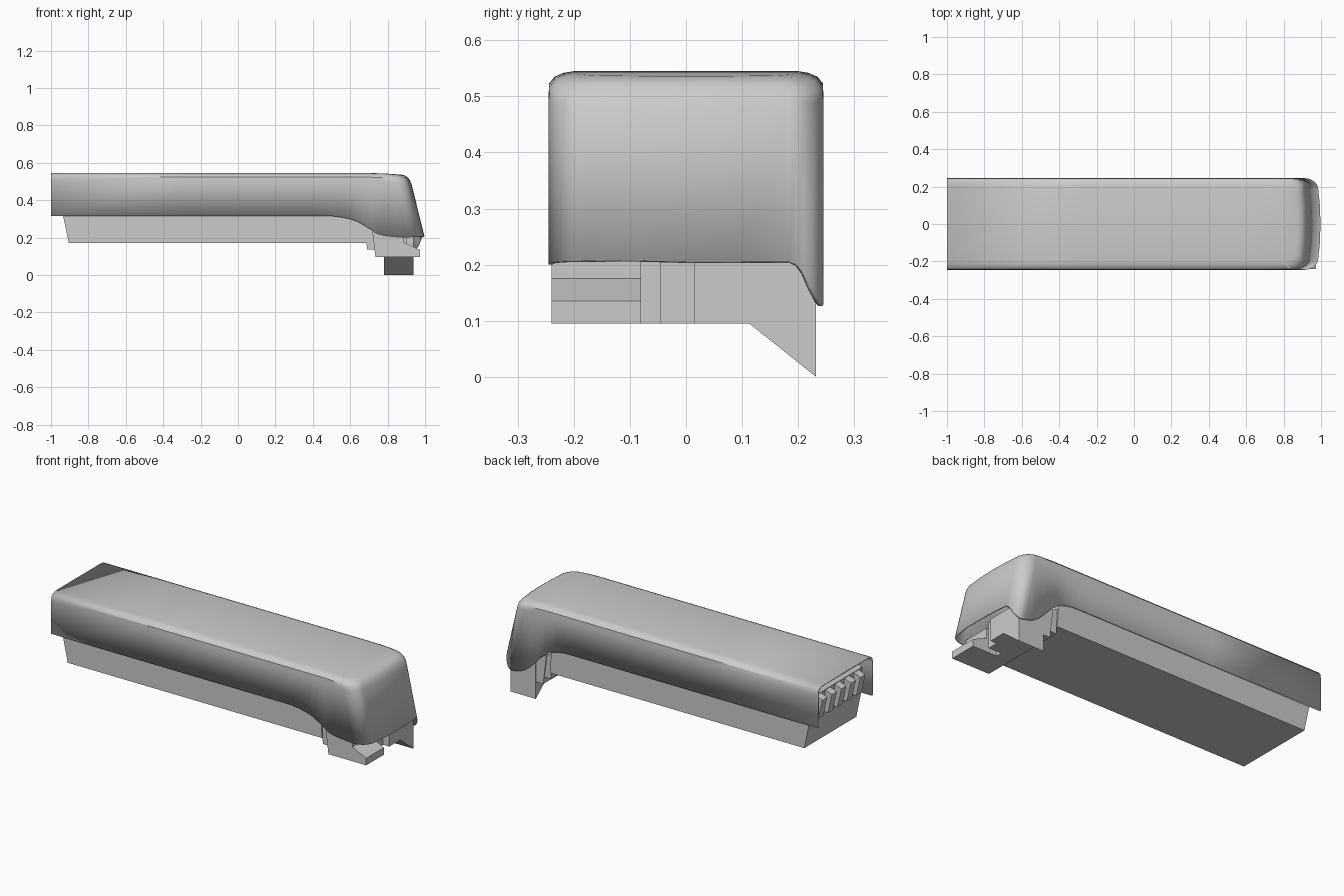
import bpy, bmesh, math

if "Cube" in bpy.data.objects:
    bpy.data.objects.remove(bpy.data.objects["Cube"])


def make_object(name, bm):
    bmesh.ops.recalc_face_normals(bm, faces=bm.faces[:])
    mesh = bpy.data.meshes.new(name)
    bm.to_mesh(mesh)
    bm.free()
    ob = bpy.data.objects.new(name, mesh)
    bpy.context.collection.objects.link(ob)
    return ob


def prism(name, profile, axis, a, b):
    """Extrude a profile along y (profile in x,z) or along x (profile in y,z)."""
    bm = bmesh.new()
    def place(p, t):
        return (p[0], t, p[1]) if axis == 'y' else (t, p[0], p[1])
    lo = [bm.verts.new(place(p, a)) for p in profile]
    hi = [bm.verts.new(place(p, b)) for p in profile]
    bm.faces.new(lo)
    bm.faces.new(hi[::-1])
    n = len(profile)
    for i in range(n):
        bm.faces.new((lo[i], lo[(i + 1) % n], hi[(i + 1) % n], hi[i]))
    return make_object(name, bm)


def interp(table, x):
    for (x0, z0), (x1, z1) in zip(table, table[1:]):
        if x <= x1:
            return z0 + (z1 - z0) * max(0, (x - x0) / (x1 - x0))
    return table[-1][1]


# Lower edge of the skirt on each side
skirt_front = [(-1, .315), (.50, .315), (.58, .305), (.64, .285), (.70, .25),
               (.74, .222), (.78, .21), (.90, .20), (1, .208)]
skirt_back = [(-1, .315), (.56, .315), (.62, .312), (.68, .295), (.74, .25),
              (.78, .205), (.82, .165), (.86, .14), (.935, .125), (.965, .15), (.985, .205), (1, .205)]

# Shell levels: side height, nose height, half width, nose x
levels = [(None, None, .245, .997), (.50, .485, .245, .928), (.523, .502, .244, .921),
          (.535, .520, .234, .910), (.542, .531, .218, .895), (.545, .536, .20, .875)]
stations = [-1, -.3, .4, .5, .56, .6, .64, .68, .71, .74, .77]


def half_path(w, xf):
    pts = [(x, w) for x in stations]
    x0, rx, ry = .79, xf - .012 - .79, .06
    rx = min(rx, .075)
    cx = xf - .012 - rx
    for s in (.81, .84, .87, .90):
        pts.append((min(s, cx), w) if s < cx else (cx - (.90 - s) * .05, w))
    for k in range(8):
        a = k / 7 * math.pi / 2
        pts.append((cx + rx * math.sin(a), w - ry + ry * math.cos(a)))
    pts.append((xf - .003, w * .4))
    return pts


bm = bmesh.new()
rows = []
for zs, zf, w, xf in levels:
    half = half_path(w, xf)
    path = [(x, -y) for x, y in half] + [(xf, 0)] + half[::-1]
    row = []
    for x, y in path:
        if zs is None:
            z = interp(skirt_front if y < 0 else skirt_back, x)
        else:
            t = min(1, max(0, (x - .68) / (xf - .68)))
            z = zs + (zf - zs) * t * t
        row.append(bm.verts.new((x, y, z)))
    rows.append(row)
for r0, r1 in zip(rows, rows[1:]):
    for i in range(len(r0) - 1):
        bm.faces.new((r0[i], r0[i + 1], r1[i + 1], r1[i]))
# Roof strips
top, n = rows[-1], len(rows[-1])
for i in range(n // 2 - 1):
    bm.faces.new((top[i], top[i + 1], top[n - 2 - i], top[n - 1 - i]))
bm.faces.new((top[n // 2 - 1], top[n // 2], top[n // 2 + 1]))
shell = make_object("body_shell", bm)
mod = shell.modifiers.new("thickness", 'SOLIDIFY')
mod.thickness = .008
mod.offset = -1
bpy.context.view_layer.objects.active = shell
shell.select_set(True)
bpy.ops.object.shade_smooth_by_angle(angle=math.radians(35))
shell.select_set(False)

# Chassis tub under the shell
prism("chassis", [(-.905, .172), (.69, .172), (.68, .33), (-.938, .33)], 'y', -.233, .233)
prism("chassis_link", [(.69, .135), (.745, .135), (.72, .26), (.68, .28)], 'y', -.225, .225)

# Sloped panel and fins inside the open end
prism("end_panel", [(-.93, .32), (-.86, .32), (-.86, .50), (-.90, .50), (-.95, .47)], 'y', -.22, .22)
for i in range(5):
    y = -.17 + i * .085
    prism(f"end_fin_{i + 1}", [(-.94, .34), (-.965, .34), (-.99, .45), (-.94, .47)],
          'y', y - .022, y + .022)

# Parts under the nose
prism("front_step", [(.735, .095), (.972, .095), (.972, .135), (.885, .175), (.885, .23), (.715, .26)],
      'y', -.24, -.08)
prism("under_nose_block", [(.735, .095), (.82, .095), (.82, .25), (.715, .26)], 'y', -.08, .23)
prism("center_post", [(.80, .095), (.90, .095), (.90, .24), (.80, .24)], 'y', -.045, .015)
prism("scraper", [(.015, .095), (.113, .095), (.232, 0), (.232, .22), (.015, .22)], 'x', .78, .938)
